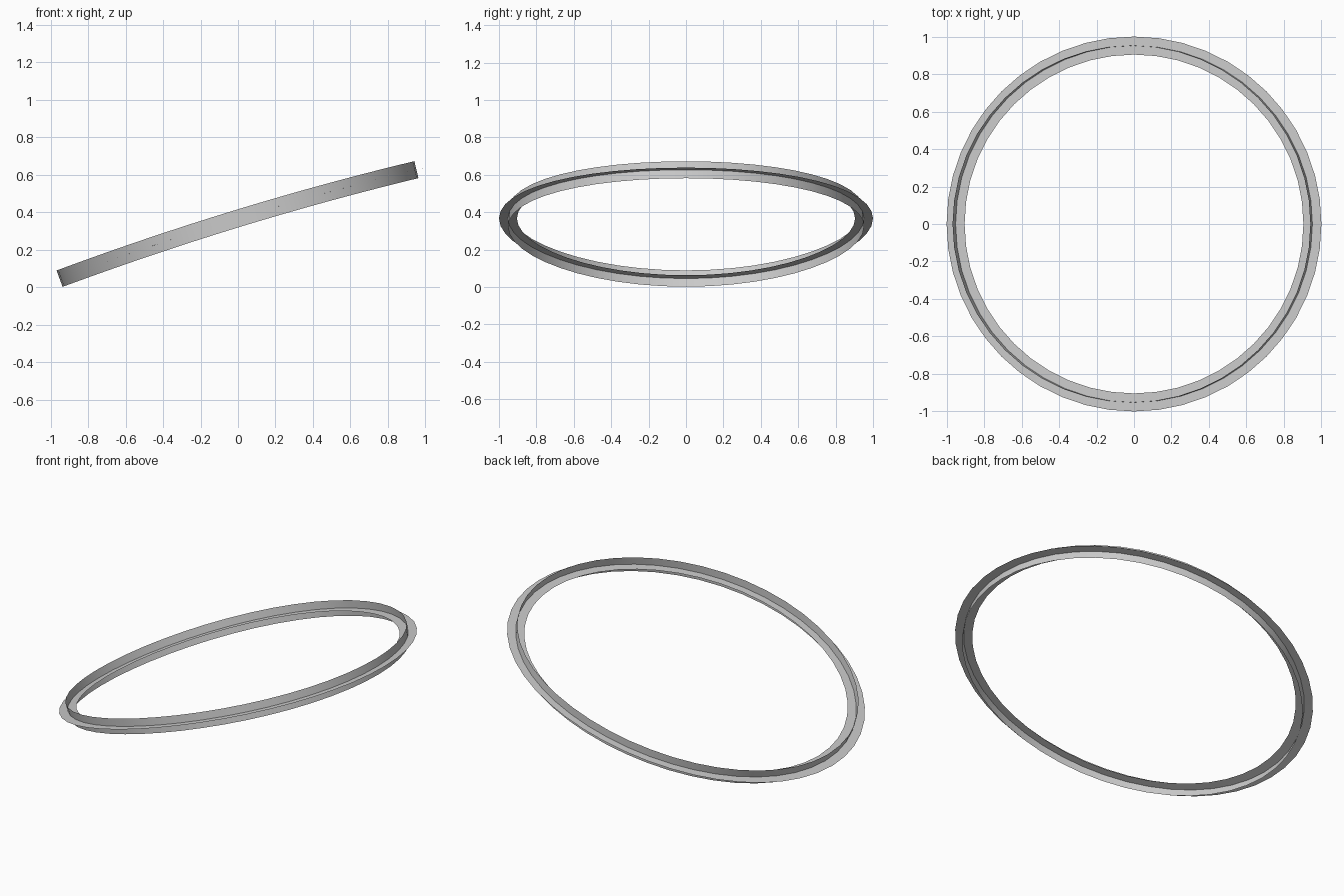
import bpy, bmesh, math

if "Cube" in bpy.data.objects:
    bpy.data.objects.remove(bpy.data.objects["Cube"])

SEGMENTS = 48
R = 0.952          # centre-line radius
HALF_W = 0.048     # half width of the flat ribbon
HALF_H = 0.0465    # half height of the upright ribbon
Z0, SLOPE, BEND = 0.367, 0.3055, 0.034


def sheet_z(x):
    """Height of the tilted, gently bent surface the ring follows."""
    return Z0 + SLOPE * x - BEND * x * x


def ring_point(angle, out, up):
    r = R + out
    x, y = r * math.cos(angle), r * math.sin(angle)
    s = SLOPE - 2 * BEND * x
    n = math.hypot(1, s)
    return (x - up * s / n, y, sheet_z(x) + up / n)


def ribbon(name, profile):
    """Closed, sheet-thin ribbon swept around the ring."""
    bm = bmesh.new()
    rows = [[bm.verts.new(ring_point(math.tau * i / SEGMENTS, o, u))
             for o, u in profile] for i in range(SEGMENTS)]
    for i, a in enumerate(rows):
        b = rows[(i + 1) % SEGMENTS]
        for j in range(len(profile) - 1):
            f = bm.faces.new((a[j], a[j + 1], b[j + 1], b[j]))
            f.smooth = True
    bm.normal_update()
    mesh = bpy.data.meshes.new(name)
    bm.to_mesh(mesh)
    bm.free()
    obj = bpy.data.objects.new(name, mesh)
    bpy.context.collection.objects.link(obj)


# Flat ribbon and upright ribbon cross each other in a plus-shaped section
ribbon("flat_ribbon", [(-HALF_W, 0), (0, 0), (HALF_W, 0)])
ribbon("upright_ribbon", [(0, HALF_H), (0, 0), (0, -HALF_H)])
